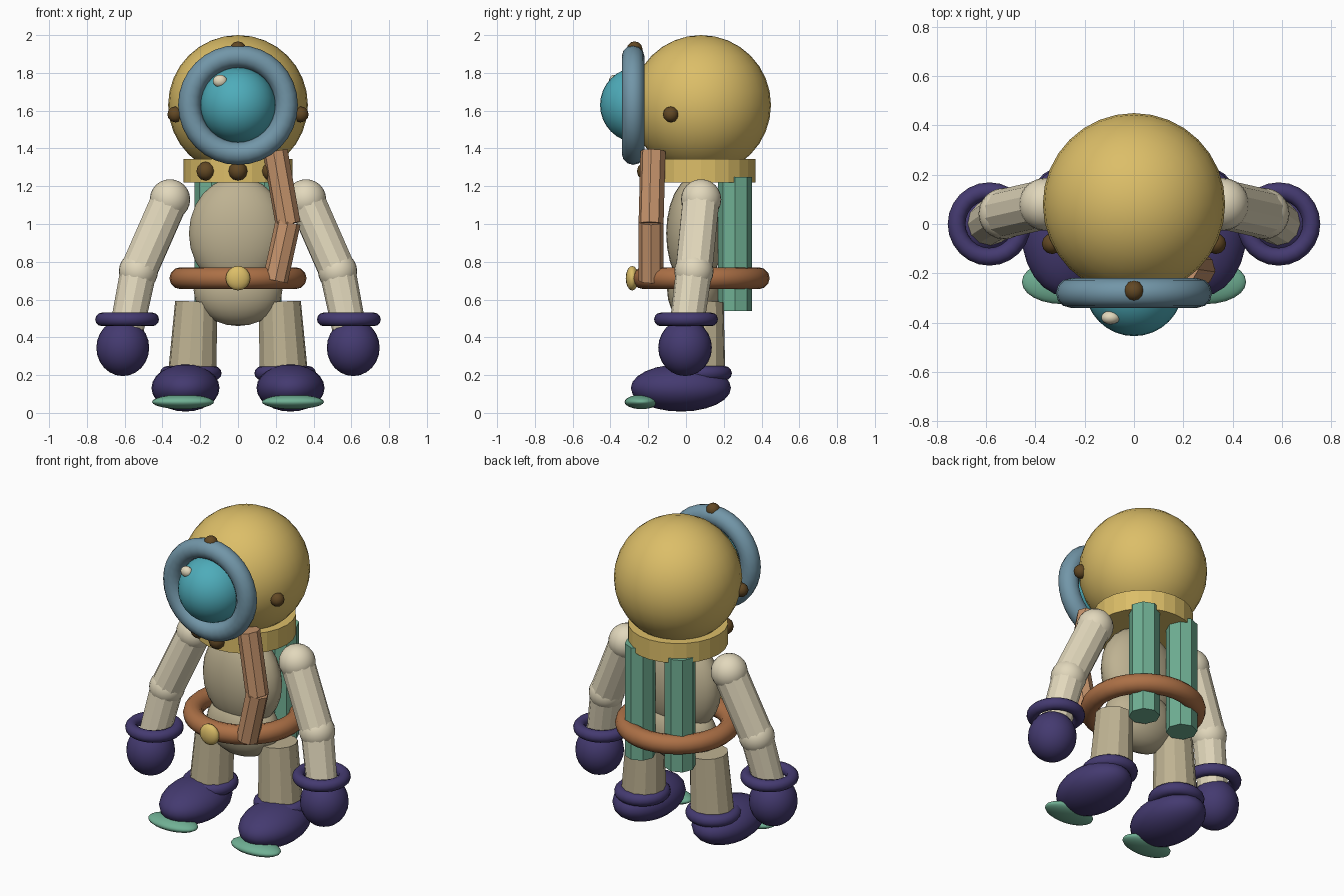
import bpy
from mathutils import Vector

if "Cube" in bpy.data.objects:
    bpy.data.objects.remove(bpy.data.objects["Cube"])


def material(name, r, g, b):
    lin = lambda c: ((c / 255 + 0.055) / 1.055) ** 2.4
    m = bpy.data.materials.new(name)
    m.diffuse_color = (lin(r), lin(g), lin(b), 1)
    m.use_nodes = True
    m.node_tree.nodes["Principled BSDF"].inputs["Base Color"].default_value = m.diffuse_color
    return m


GOLD = material("brass gold", 220, 190, 104)
GLASS = material("teal glass", 78, 172, 186)
STEEL = material("blue steel", 114, 150, 168)
PURPLE = material("dark purple", 68, 58, 112)
MINT = material("mint green", 112, 176, 148)
BELT = material("belt brown", 172, 112, 70)
HOSE = material("hose tan", 198, 148, 108)
BOLT = material("bolt brown", 98, 72, 36)
CREAM = material("cream suit", 226, 216, 188)
TAN = material("tan suit", 190, 178, 146)


def finish(name, mat, smooth):
    o = bpy.context.object
    o.name = name
    o.data.materials.append(mat)
    if smooth:
        bpy.ops.object.shade_smooth()
    return o


def ball(name, mat, loc, size, seg=24):
    """Ellipsoid given its centre and radius or three half sizes."""
    bpy.ops.mesh.primitive_uv_sphere_add(segments=seg, ring_count=seg // 2, location=loc)
    o = finish(name, mat, True)
    o.scale = size if isinstance(size, tuple) else (size,) * 3
    return o


def tube(name, mat, a, b, ra, rb=None, sides=12):
    """Faceted cylinder or cone running from a to b."""
    a, b = Vector(a), Vector(b)
    bpy.ops.mesh.primitive_cone_add(vertices=sides, radius1=ra, radius2=ra if rb is None else rb,
                                    depth=(b - a).length, location=(a + b) / 2)
    o = finish(name, mat, False)
    o.rotation_mode = 'QUATERNION'
    o.rotation_quaternion = (b - a).to_track_quat('Z', 'Y')
    return o


def ring(name, mat, loc, major, minor, rot=(0, 0, 0), seg=32):
    bpy.ops.mesh.primitive_torus_add(major_radius=major, minor_radius=minor, major_segments=seg,
                                     minor_segments=12, location=loc, rotation=rot)
    return finish(name, mat, True)


# Helmet, face window and collar
ball("helmet", GOLD, (0, 0.08, 1.63), 0.37, 32)
ring("window_ring", STEEL, (0, -0.28, 1.63), 0.257, 0.06, (1.5708, 0, 0))
ball("window_glass", GLASS, (0, -0.255, 1.63), 0.2, 32)
ball("glass_highlight", CREAM, (-0.095, -0.38, 1.757), (0.038, 0.028, 0.033), 16)
ball("window_bolt", BOLT, (0, -0.272, 1.925), 0.042, 12)
tube("collar", GOLD, (0, 0.08, 1.22), (0, 0.08, 1.345), 0.288, sides=24)
for x, y in ((-0.17, -0.15), (0, -0.21), (0.17, -0.15)):
    ball("collar_bolt", BOLT, (x, y, 1.28), 0.05, 12)

# Body, belt and buckle
ball("torso", TAN, (0, 0.045, 0.95), (0.26, 0.15, 0.3))
ball("hips", TAN, (0, 0.05, 0.65), (0.235, 0.15, 0.19))
ring("belt", BELT, (0, 0.08, 0.713), 0.305, 0.058)
ball("buckle", GOLD, (0, -0.285, 0.713), (0.065, 0.034, 0.065), 16)

# Air hose from the window ring to the belt
tube("upper_hose", HOSE, (0.265, -0.185, 1.0), (0.197, -0.175, 1.385), 0.067, sides=8)
tube("lower_hose", HOSE, (0.197, -0.185, 0.70), (0.265, -0.185, 1.01), 0.067, sides=8)

# Parts repeated on both sides
for s, side in ((-1, "left"), (1, "right")):
    ball(side + "_helmet_bolt", BOLT, (s * 0.332, -0.08, 1.58), 0.042, 12)
    tube(side + "_air_tank", MINT, (s * 0.14, 0.26, 0.54), (s * 0.14, 0.26, 1.25), 0.09, sides=8)

    # Arm
    shoulder, elbow, wrist = (s * 0.36, 0.08, 1.13), (s * 0.527, 0.042, 0.75), (s * 0.592, 0.0, 0.43)
    ball(side + "_shoulder", CREAM, shoulder, 0.107)
    tube(side + "_upper_arm", CREAM, elbow, shoulder, 0.1)
    ball(side + "_elbow", CREAM, elbow, 0.104)
    tube(side + "_forearm", CREAM, wrist, elbow, 0.09, 0.096)
    ring(side + "_glove_cuff", PURPLE, (s * 0.587, 0, 0.495), 0.133, 0.036, seg=24)
    ball(side + "_hand", PURPLE, (s * 0.61, -0.005, 0.345), (0.14, 0.142, 0.15))

    # Leg and boot
    tube(side + "_leg", TAN, (s * 0.242, 0.08, 0.2), (s * 0.222, 0.088, 0.587), 0.13, 0.112)
    ring(side + "_boot_cuff", PURPLE, (s * 0.25, 0.08, 0.21), 0.125, 0.038, seg=24)
    ball(side + "_boot", PURPLE, (s * 0.278, -0.027, 0.132), (0.18, 0.265, 0.125))
    ball(side + "_toe_cap", MINT, (s * 0.291, -0.235, 0.058), (0.164, 0.09, 0.038))
